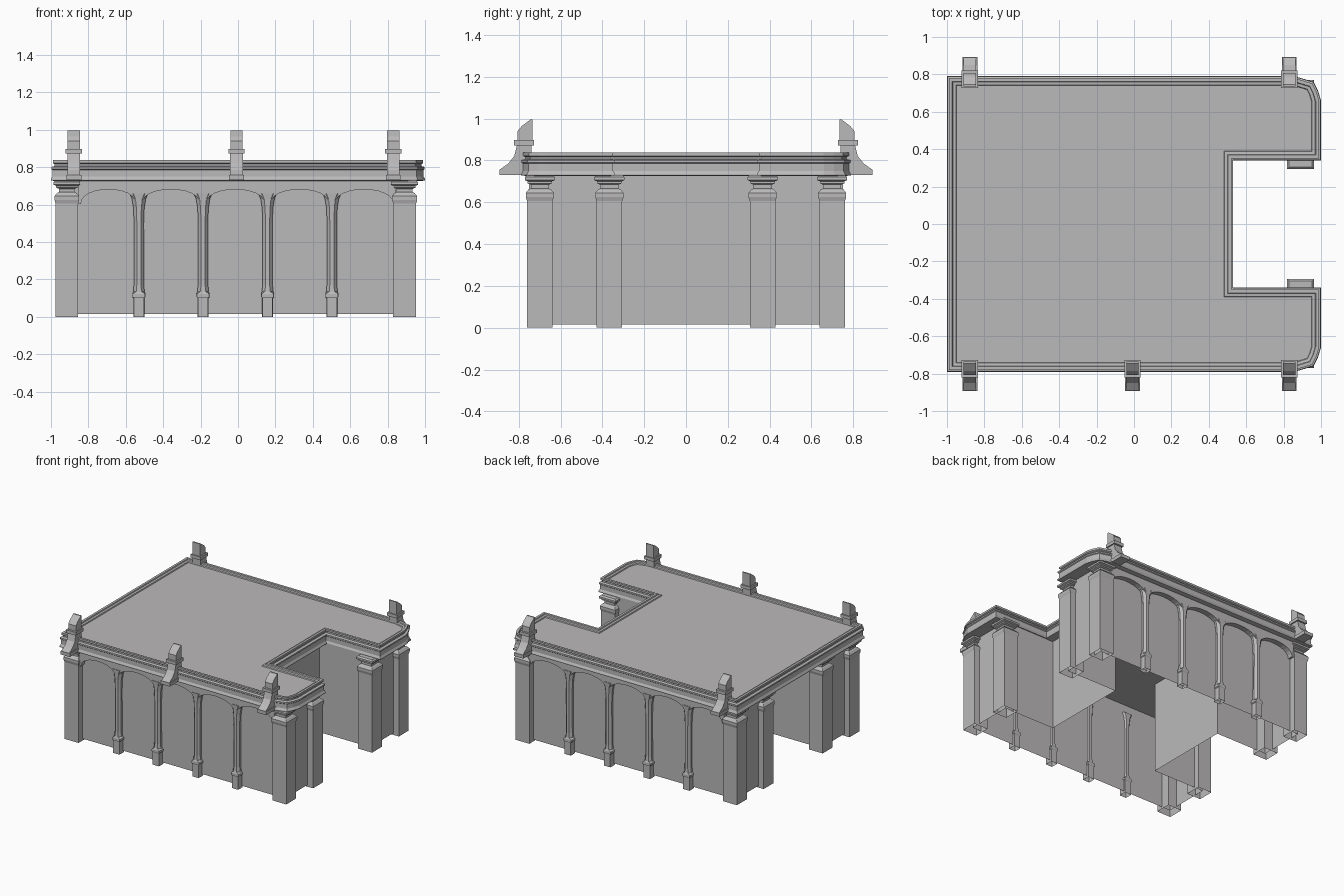
import bpy, bmesh, math
from mathutils import Vector

if "Cube" in bpy.data.objects:
    bpy.data.objects.remove(bpy.data.objects["Cube"], do_unlink=True)

stone = bpy.data.materials.new("grey stone")
stone.use_nodes = True
GREY = (0.5, 0.49, 0.49, 1)
stone.diffuse_color = GREY
stone.node_tree.nodes["Principled BSDF"].inputs["Base Color"].default_value = GREY


def finish(name, bm):
    mesh = bpy.data.meshes.new(name)
    bm.to_mesh(mesh)
    bm.free()
    mesh.materials.append(stone)
    ob = bpy.data.objects.new(name, mesh)
    bpy.context.collection.objects.link(ob)


def loft(name, rings, start=True, end=True):
    """Skin a stack of equal rings; start and end tell which caps stay."""
    bm = bmesh.new()
    loops = [[bm.verts.new(p) for p in r] for r in rings]
    n = len(loops[0])
    for a, b in zip(loops, loops[1:]):
        for i in range(n):
            j = (i + 1) % n
            bm.faces.new((a[i], a[j], b[j], b[i]))
    caps = [(bm.faces.new(loops[0][::-1]), start), (bm.faces.new(loops[-1]), end)]
    bmesh.ops.recalc_face_normals(bm, faces=bm.faces)
    bmesh.ops.delete(bm, geom=[f for f, keep in caps if not keep], context="FACES_ONLY")
    finish(name, bm)


def inset(poly, d):
    """Mitred inward offset of a counter-clockwise outline."""
    out = []
    for i, p in enumerate(poly):
        p = Vector(p)
        e1 = (p - Vector(poly[i - 1])).normalized()
        e2 = (Vector(poly[(i + 1) % len(poly)]) - p).normalized()
        n1, n2 = Vector((-e1.y, e1.x)), Vector((-e2.y, e2.x))
        out.append(p + (n1 + n2) * (d / (1 + n1.dot(n2))))
    return out


def panel(bm, a, b, flip=False, z0=0.015, z1=0.73):
    """Upright wall sheet; its face points to the right of a -> b."""
    pts = [(*a, z0), (*b, z0), (*b, z1), (*a, z1)]
    bm.faces.new([bm.verts.new(p) for p in (pts[::-1] if flip else pts)])


# Roof slab with moulded cornice, stepped parapet lip and entrance notch
half = [(-1, -.79), (.86, -.79), (.96, -.76), (.985, -.71), (1, -.66), (1, -.34), (.53, -.34)]
outline = half + [(x, -y) for x, y in reversed(half)]
cornice = [(.03, .726), (0, .728), (0, .736), (.008, .75), (.008, .785), (.002, .79),
           (.002, .801), (.02, .806), (.02, .816), (.01, .822), (.01, .837), (.028, .837),
           (.031, .829), (.047, .827), (.05, .819)]
loft("roof_cornice", [[(p.x, p.y, z) for p in inset(outline, d)] for d, z in cornice])

# Wall shell: long sides, wing ends, entrance recess and rear recess
WL, WR, WY, NY, NX, RX = -.93, .905, .71, .347, .465, -.485
bm = bmesh.new()
panel(bm, (WL, -WY), (WR, -WY))
panel(bm, (WR, WY), (WL, WY))
for s in (-1, 1):
    f = s > 0
    panel(bm, (WR, s * WY), (WR, s * NY), f)
    panel(bm, (WR, s * NY), (NX, s * NY), f)
    panel(bm, (WL, s * WY), (WL, s * NY), not f)
    panel(bm, (WL, s * NY), (RX, s * NY), not f)
panel(bm, (NX, -NY), (NX, NY))
panel(bm, (RX, -NY), (RX, NY), True)
finish("walls", bm)

# Arcades: spandrel sheet with five flattened arches on each long side
columns = [-.53, -.187, .158, .502]
stops = [-.855] + columns + [.845]


def arcade(name, s):
    pts = []
    for a, b in zip(stops, stops[1:]):
        a, b = a + .015, b - .015
        mid, r = (a + b) / 2, (b - a) / 2
        for i in range(13):
            t = math.pi * (1 - i / 12)
            pts.append((mid + r * math.cos(t), .603 + .078 * math.sin(t) ** .9))
    pts += [(stops[-1], .603), (stops[-1], .735), (stops[0], .735), (stops[0], .603)]
    loft(name, [[(x, s * y, z) for x, z in pts] for y in (.752, WY)], end=False)


# Slim columns, tapered front and back, with block base and flaring head
def column(name, x, s):
    def ring(w, nose, depth, z):
        shape = [(-w, -.008), (-nose, -depth), (nose, -depth), (w, -.008),
                 (w, .008), (nose, depth), (-nose, depth), (-w, .008)]
        return [(x + px, s * .726 + py, z) for px, py in shape]
    prof = [(.029, .027, .029, 0), (.029, .027, .029, .1), (.035, .033, .033, .106),
            (.035, .033, .033, .122), (.03, .014, .028, .135), (.027, .011, .025, .17),
            (.026, .011, .025, .5), (.029, .013, .026, .58), (.037, .018, .028, .63),
            (.05, .03, .03, .66)]
    loft(name, [ring(*p) for p in prof], start=False)


# Square piers with moulded caps
def pier(name, x0, x1, y0, y1):
    prof = [(0, 0), (0, .605), (.006, .625), (.006, .645), (-.008, .662), (-.018, .666), (-.018, .684),
            (-.003, .69), (-.003, .7), (.011, .706), (.011, .72), (0, .73)]
    loft(name, [[(x0 - d, y0 - d, z), (x1 + d, y0 - d, z), (x1 + d, y1 + d, z), (x0 - d, y1 + d, z)]
                for d, z in prof], start=False)


# Bracket finials: side profiles given as (outward, z), extruded across x
bracket_parts = [
    ("foot", .04, [(.73, .73), (.892, .73), (.892, .757), (.73, .757)]),
    ("scroll", .034, [(.74, .757), (.89, .757), (.85, .785), (.822, .82), (.808, .875), (.74, .875)]),
    ("band", .043, [(.727, .872), (.822, .872), (.822, .897), (.727, .897)]),
    ("top", .033, [(.735, .897), (.806, .897), (.806, .94), (.785, .965), (.745, .995), (.735, .995)]),
]


def finial(name, x, s):
    for part, w, prof in bracket_parts:
        loft(f"{name}_{part}", [[(x + dx, s * o, z) for o, z in prof] for dx in (-w, w)])


for s, side in ((-1, "front"), (1, "back")):
    arcade(f"{side}_arcade", s)
    for i, x in enumerate(columns):
        column(f"{side}_column_{i + 1}", x, s)
    for x0, x1, end in ((-.975, -.855, "right"), (.83, .952, "left")):
        for lo, hi, place in ((.638, .76, "corner"), (.305, .428, "inner")):
            pier(f"{side}_{end}_{place}_pier", x0, x1, min(s * lo, s * hi), max(s * lo, s * hi))
    for i, x in enumerate((-.878, .83, -.008) if s < 0 else (-.878, .83)):
        finial(f"{side}_finial_{i + 1}", x, s)
